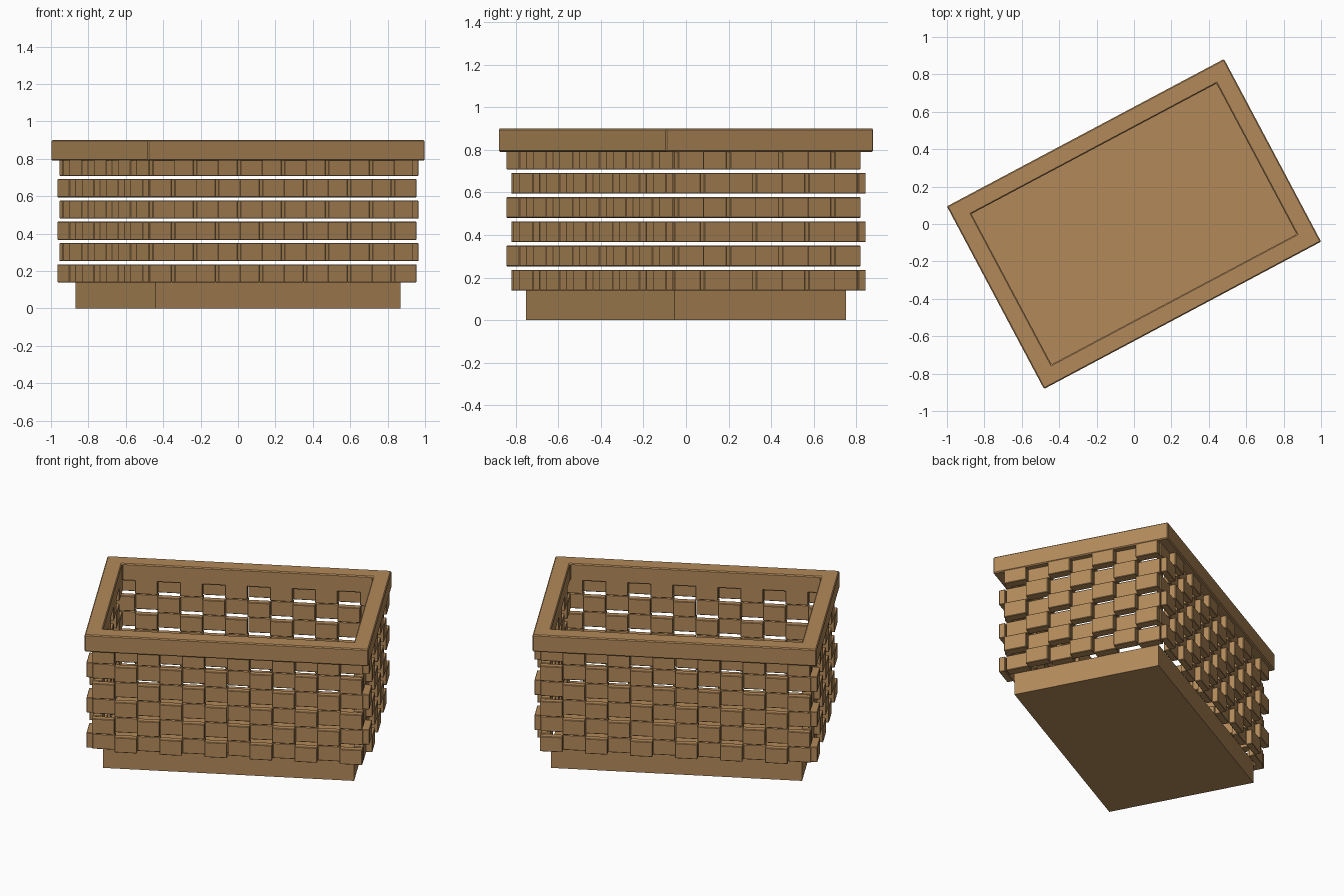
import bpy, bmesh, math
from mathutils import Matrix, Vector

cube = bpy.data.objects.get("Cube")
if cube:
    bpy.data.objects.remove(cube, do_unlink=True)

TURN = math.radians(28)          # the basket stands turned on its base
IN_X, IN_Y = 0.742, 0.456        # half size of the opening and base
ROWS, PITCH, STRIP_H, FLOOR = 6, 0.1138, 0.097, 0.139
STEP = 0.036                     # how far the outer weave stands proud

wicker = bpy.data.materials.new("wicker tan")
wicker.use_nodes = True
tan = (0.445, 0.254, 0.102, 1)
wicker.diffuse_color = tan
wicker.node_tree.nodes["Principled BSDF"].inputs["Base Color"].default_value = tan


def finish(name, bm, bevel):
    bmesh.ops.recalc_face_normals(bm, faces=bm.faces)
    mesh = bpy.data.meshes.new(name)
    bm.to_mesh(mesh)
    bm.free()
    mesh.materials.append(wicker)
    ob = bpy.data.objects.new(name, mesh)
    ob.rotation_euler.z = TURN
    bpy.context.collection.objects.link(ob)
    if bevel:
        mod = ob.modifiers.new("soft edges", "BEVEL")
        mod.width = bevel
        mod.segments = 1
    return ob


def add_box(bm, lo, hi):
    lo, hi = Vector(lo), Vector(hi)
    size = hi - lo
    bmesh.ops.create_cube(bm, size=1, matrix=Matrix.Translation((lo + hi) / 2) @ Matrix.Diagonal((*size, 1)))


def weave_wall(name, axis, side, count, half, inner, thick):
    """Blocks along one wall, alternately set in and out, row by row."""
    bm = bmesh.new()
    width = 2 * half / count
    for row in range(ROWS):
        z = FLOOR + row * PITCH
        for i in range(count):
            if axis == "x":                       # long wall: +x end starts out
                out = (i + row) % 2 == 1
            else:                                 # short wall: -x one starts out
                out = (i + row + (side > 0)) % 2 == 0
            near = inner + (STEP if out else 0)
            a, b = sorted((side * near, side * (near + thick)))
            s = -half + i * width
            if axis == "x":
                add_box(bm, (s, a, z), (s + width, b, z + STRIP_H))
            else:
                add_box(bm, (a, s, z), (b, s + width, z + STRIP_H))
    return finish(name, bm, 0.003)


# Base block
bm = bmesh.new()
add_box(bm, (-IN_X, -IN_Y, 0), (IN_X, IN_Y, FLOOR + 0.002))
finish("base", bm, 0)

# Woven walls
for side, long_name, short_name in ((-1, "front_wall", "right_wall"), (1, "back_wall", "left_wall")):
    weave_wall(long_name, "x", side, 12, 0.799, IN_Y, 0.04)
    weave_wall(short_name, "y", side, 7, 0.486, IN_X, 0.058)

# Rim frame: four-point section carried round the four corners
bm = bmesh.new()
section = [(0, 0.79), (0.097, 0.79), (0.097, 0.9), (0, 0.9)]
corners = [(-1, -1), (1, -1), (1, 1), (-1, 1)]
rings = [[bm.verts.new((cx * (IN_X + d), cy * (IN_Y + d), z)) for d, z in section] for cx, cy in corners]
for i in range(4):
    r, s = rings[i], rings[(i + 1) % 4]
    for j in range(4):
        k = (j + 1) % 4
        bm.faces.new((r[j], r[k], s[k], s[j]))
finish("rim", bm, 0.006)
